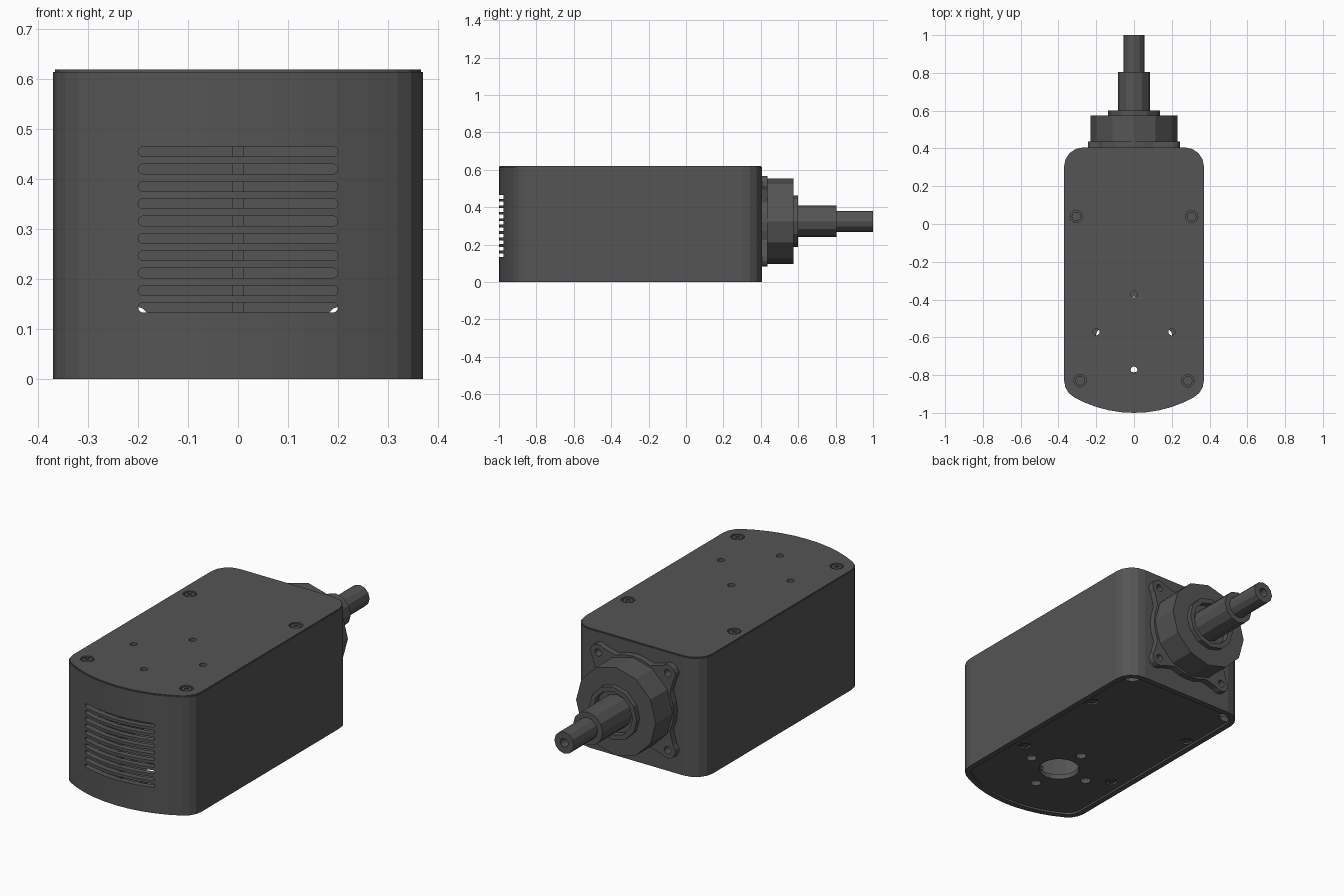
import bpy, bmesh
from math import sin, cos, pi, radians

if "Cube" in bpy.data.objects:
    bpy.data.objects.remove(bpy.data.objects["Cube"])

mat = bpy.data.materials.new("dark_grey")
mat.diffuse_color = (0.09, 0.09, 0.09, 1)
mat.use_nodes = True
mat.node_tree.nodes["Principled BSDF"].inputs["Base Color"].default_value = mat.diffuse_color
AXIS_Z = 0.325   # height of the output shaft


def finish(name, bm):
    bmesh.ops.recalc_face_normals(bm, faces=bm.faces)
    me = bpy.data.meshes.new(name)
    bm.to_mesh(me)
    bm.free()
    me.materials.append(mat)
    ob = bpy.data.objects.new(name, me)
    bpy.context.collection.objects.link(ob)
    return ob


def add_prism(bm, pts, lo, hi, axis="z"):
    place = (lambda u, v, w: (u, v, w)) if axis == "z" else (lambda u, v, w: (u, w, v))
    a = [bm.verts.new(place(u, v, lo)) for u, v in pts]
    b = [bm.verts.new(place(u, v, hi)) for u, v in pts]
    bm.faces.new(a)
    bm.faces.new(b)
    for i in range(len(a)):
        j = (i + 1) % len(a)
        bm.faces.new((a[i], a[j], b[j], b[i]))


def prisms(name, items, axis="z"):
    bm = bmesh.new()
    for pts, lo, hi in items:
        add_prism(bm, pts, lo, hi, axis)
    return finish(name, bm)


def arc(cx, cy, r, a0, a1, n):
    return [(cx + r * cos(radians(a0 + (a1 - a0) * i / n)),
             cy + r * sin(radians(a0 + (a1 - a0) * i / n))) for i in range(n + 1)]


def circle(cx, cy, r, n=12):
    return arc(cx, cy, r, 0, 360, n)[:-1]


def cut(ob, items, axis="z"):
    cutter = prisms("cutter", items, axis)
    cutter.hide_render = True
    mod = ob.modifiers.new("cut", "BOOLEAN")
    mod.operation, mod.solver, mod.object = "DIFFERENCE", "EXACT", cutter
    bpy.context.view_layer.objects.active = ob
    bpy.ops.object.modifier_apply(modifier=mod.name)
    bpy.data.objects.remove(cutter)


def lathe(name, profile, n=12):
    # spin (radius, y) points about the shaft axis
    bm = bmesh.new()
    rings = []
    for r, y in profile:
        if r == 0:
            rings.append([bm.verts.new((0, y, AXIS_Z))] * n)
        else:
            rings.append([bm.verts.new((x, y, z)) for x, z in circle(0, AXIS_Z, r, n)])
    for p, q in zip(rings, rings[1:]):
        for i in range(n):
            j = (i + 1) % n
            bm.faces.new(list(dict.fromkeys((p[i], p[j], q[j], q[i]))))
    return finish(name, bm)


def outline(d):
    # plan of the case, inset by d: rounded back corners, bowed front
    right = (arc(0, -0.35, 0.65 - d, -90, -60.6, 5)[:-1]
             + arc(0.27, -0.829, 0.1 - d, -60.6, 0, 3)
             + arc(0.27, 0.305, 0.1 - d, 0, 90, 4))
    return right + [(-x, y) for x, y in reversed(right[1:])]


def pairs(x, y):
    return [(x, y), (-x, y)]


def cross(cy, r):
    return [(0, cy + r), (0, cy - r), (r, cy), (-r, cy)]


ears = [(sx * 0.2, AXIS_Z + sz * 0.2) for sx in (1, -1) for sz in (1, -1)]
ear_holes = [(circle(x, z, 0.019), 0.3, 0.5) for x, z in ears]

# case wall with vent slots and through holes
case = prisms("case", [(outline(0), 0, 0.615)])
cut(case, [(outline(0.03), -0.1, 0.7)])
slots = []
for i in range(10):
    z = 0.143 + i * 0.0347
    slots.append((arc(0.19, z, 0.01, -90, 90, 6) + arc(-0.19, z, 0.01, 90, 270, 6), -1.1, -0.85))
cut(case, slots, "y")
cut(case, ear_holes, "y")

# rib behind the vents
prisms("vent_rib", [([(-0.011, -0.976), (0.011, -0.976), (0.011, -0.955), (-0.011, -0.955)], 0.12, 0.48)])

# top lid with countersunk screws and mounting holes
top_screws = pairs(0.305, 0.04) + pairs(0.285, -0.83)
lid = prisms("top_lid", [(outline(0.004), 0.597, 0.62)])
cut(lid, [(circle(x, y, 0.033, 16), 0.608, 0.7) for x, y in top_screws]
    + [(circle(x, y, 0.018), 0.5, 0.7) for x, y in cross(-0.572, 0.2)])

# bottom plate, slightly recessed, with cable hole and corner notches
bottom_screws = pairs(0.305, 0.04) + pairs(0.28, -0.51)
plate = prisms("bottom_plate", [(outline(0.03), 0.01, 0.035)])
cut(plate, [(circle(0, -0.58, 0.1, 20), -0.1, 0.1)]
    + [(circle(x, y, 0.026), -0.1, 0.1) for x, y in cross(-0.585, 0.175)]
    + [(circle(x, y, 0.045), -0.1, 0.1) for x, y in pairs(0.31, 0.355)]
    + [(circle(x, y, 0.03, 16), -0.1, 0.022) for x, y in bottom_screws])

# screw heads with a socket
heads = prisms("screw_heads", [(circle(x, y, 0.025), 0.606, 0.617) for x, y in top_screws]
               + [(circle(x, y, 0.023), 0.013, 0.024) for x, y in bottom_screws])
cut(heads, [(circle(x, y, 0.012, 6), 0.612, 0.7) for x, y in top_screws]
    + [(circle(x, y, 0.012, 6), -0.1, 0.018) for x, y in bottom_screws])

# four-eared mounting flange
pts = []
for a in (45, 135, 225, 315):
    ca, sa = cos(radians(a)), sin(radians(a))
    pts += arc(0.283 * ca, AXIS_Z + 0.283 * sa, 0.044, a - 90, a + 90, 6)
    pts += arc(0, AXIS_Z, 0.235, a + 20, a + 70, 4)
flange = prisms("mounting_flange", [(pts, 0.405, 0.437)], "y")
cut(flange, ear_holes, "y")

# gearbox drum with front collar, and stepped output shaft
lathe("gearbox", [(0, 0.41), (0.229, 0.41), (0.229, 0.575), (0.137, 0.575), (0.137, 0.6),
                  (0.112, 0.6), (0.112, 0.568), (0, 0.568)])
lathe("output_shaft", [(0, 0.56), (0.085, 0.56), (0.085, 0.805), (0.056, 0.805), (0.056, 1.0),
                       (0.023, 1.0), (0.023, 0.92), (0, 0.92)])
